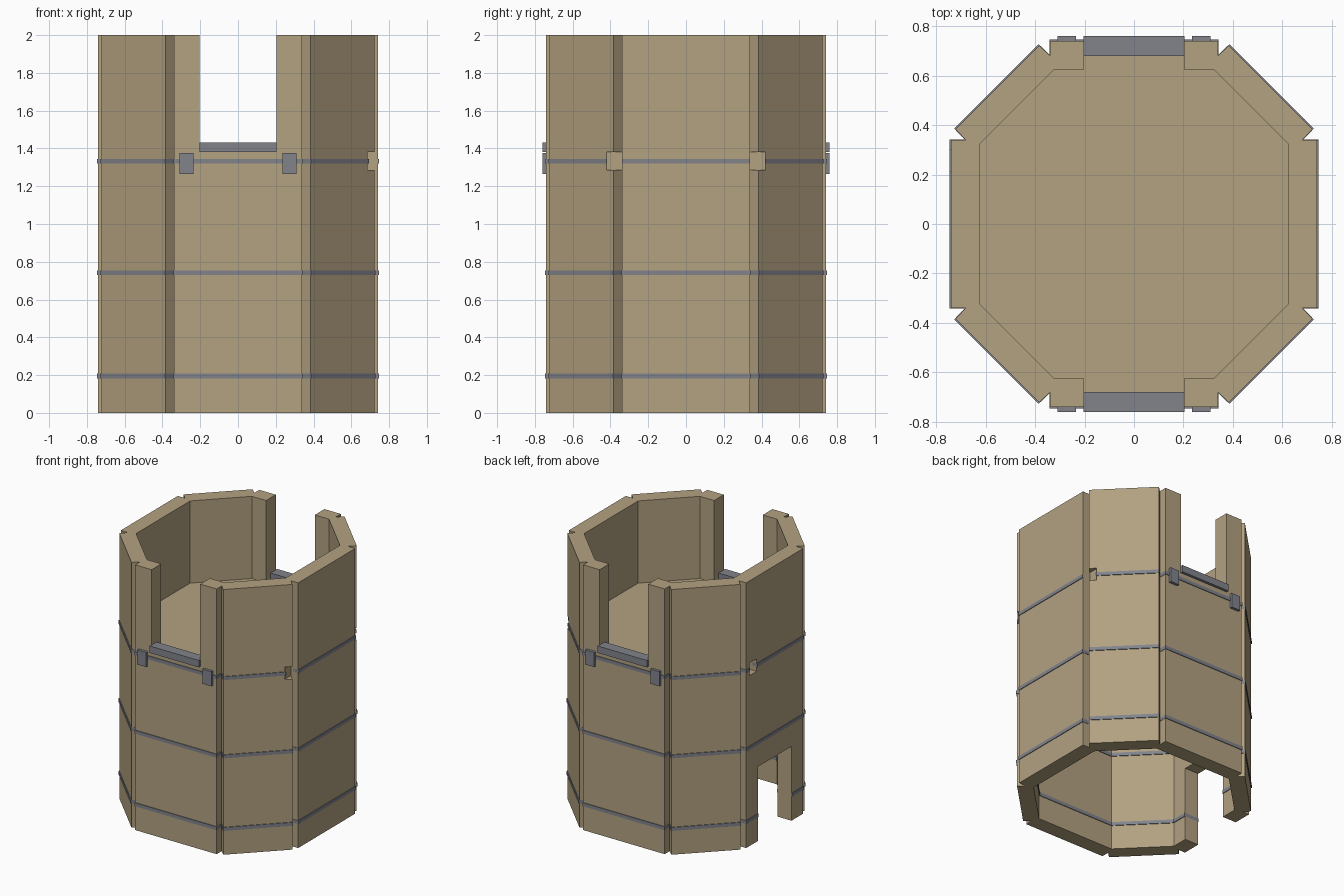
import bpy, bmesh

if "Cube" in bpy.data.objects:
    bpy.data.objects.remove(bpy.data.objects["Cube"])

def material(name, rgb):
    m = bpy.data.materials.new(name)
    m.diffuse_color = (*rgb, 1)
    m.use_nodes = True
    m.node_tree.nodes["Principled BSDF"].inputs["Base Color"].default_value = m.diffuse_color
    return m

TAN = material("tan_panel", (0.45, 0.36, 0.22))
GREY = material("grey_metal", (0.22, 0.23, 0.26))
FLOOR = 1.38

def prism(name, pts, z0, z1, mat=None):
    bm = bmesh.new()
    base = bm.faces.new([bm.verts.new((x, y, z0)) for x, y in pts])
    top = bmesh.ops.extrude_face_region(bm, geom=[base])["geom"]
    bmesh.ops.translate(bm, vec=(0, 0, z1 - z0),
                        verts=[v for v in top if isinstance(v, bmesh.types.BMVert)])
    bmesh.ops.recalc_face_normals(bm, faces=bm.faces[:])
    me = bpy.data.meshes.new(name)
    bm.to_mesh(me)
    bm.free()
    ob = bpy.data.objects.new(name, me)
    bpy.context.collection.objects.link(ob)
    if mat:
        me.materials.append(mat)
    return ob

def box(name, x0, x1, y0, y1, z0, z1, mat=None):
    return prism(name, [(x0, y0), (x1, y0), (x1, y1), (x0, y1)], z0, z1, mat)

def cut(ob, cutter):
    cutter.hide_render = True
    m = ob.modifiers.new("cut", "BOOLEAN")
    m.operation, m.solver, m.object = "DIFFERENCE", "EXACT", cutter
    bpy.context.view_layer.objects.active = ob
    bpy.ops.object.modifier_apply(modifier=m.name)
    bpy.data.objects.remove(cutter)

def around(quarter, s=1.0):
    """Repeat a quarter profile four times about z, scaled by s."""
    pts = []
    p = [(x * s, y * s) for x, y in quarter]
    for _ in range(4):
        pts += p
        p = [(-y, x) for x, y in p]
    return pts

# Octagon of eight panels with a V groove at every corner, and the plain inside
OUTER = [(0.74, 0.34), (0.68, 0.34), (0.722, 0.383),
         (0.383, 0.722), (0.34, 0.68), (0.34, 0.74)]
INNER = [(0.625, 0.322), (0.322, 0.625)]

def cut_door(ob):
    cut(ob, box("door_cutter", -0.9, -0.5, -0.2, 0.2, -0.1, 0.56))

def cut_sockets(ob):
    for s in (-1, 1):
        y0, y1 = sorted((s * 0.34, s * 0.42))
        cut(ob, box("socket_cutter", 0.68, 0.9, y0, y1, 1.285, FLOOR))
    cut(ob, box("socket_cutter", -0.9, -0.68, 0.215, 0.3, 1.285, FLOOR))

# Tower walls, hollow above and below the upper floor
tower = prism("tower_walls", around(OUTER), 0, 2, TAN)
cut(tower, prism("room_cutter", around(INNER), -0.1, 1.28))
cut(tower, prism("roof_cutter", around(INNER), FLOOR, 2.1))
cut(tower, box("gap_cutter", -0.203, 0.203, -1, 1, FLOOR, 2.1))
cut_door(tower)
cut_sockets(tower)

# Thin metal bands showing on both faces of the walls
for i, z in enumerate((0.195, 0.742, 1.332)):
    band = prism(f"band_{i + 1}", around(OUTER, 1.007), z - 0.013, z + 0.013, GREY)
    cut(band, prism("band_cutter", around(INNER, 0.992), z - 0.1, z + 0.1))
    if i == 0:
        cut_door(band)
    if i == 2:
        cut_sockets(band)

# Sill bars and bracket plates at the front and back gaps
for side, s in (("front", -1), ("back", 1)):
    y0, y1 = sorted((s * 0.68, s * 0.76))
    box(f"{side}_sill_bar", -0.205, 0.205, y0, y1, FLOOR, 1.432, GREY)
    y0, y1 = sorted((s * 0.735, s * 0.76))
    for x in (-0.272, 0.272):
        box(f"{side}_bracket", x - 0.037, x + 0.037, y0, y1, 1.265, 1.375, GREY)
